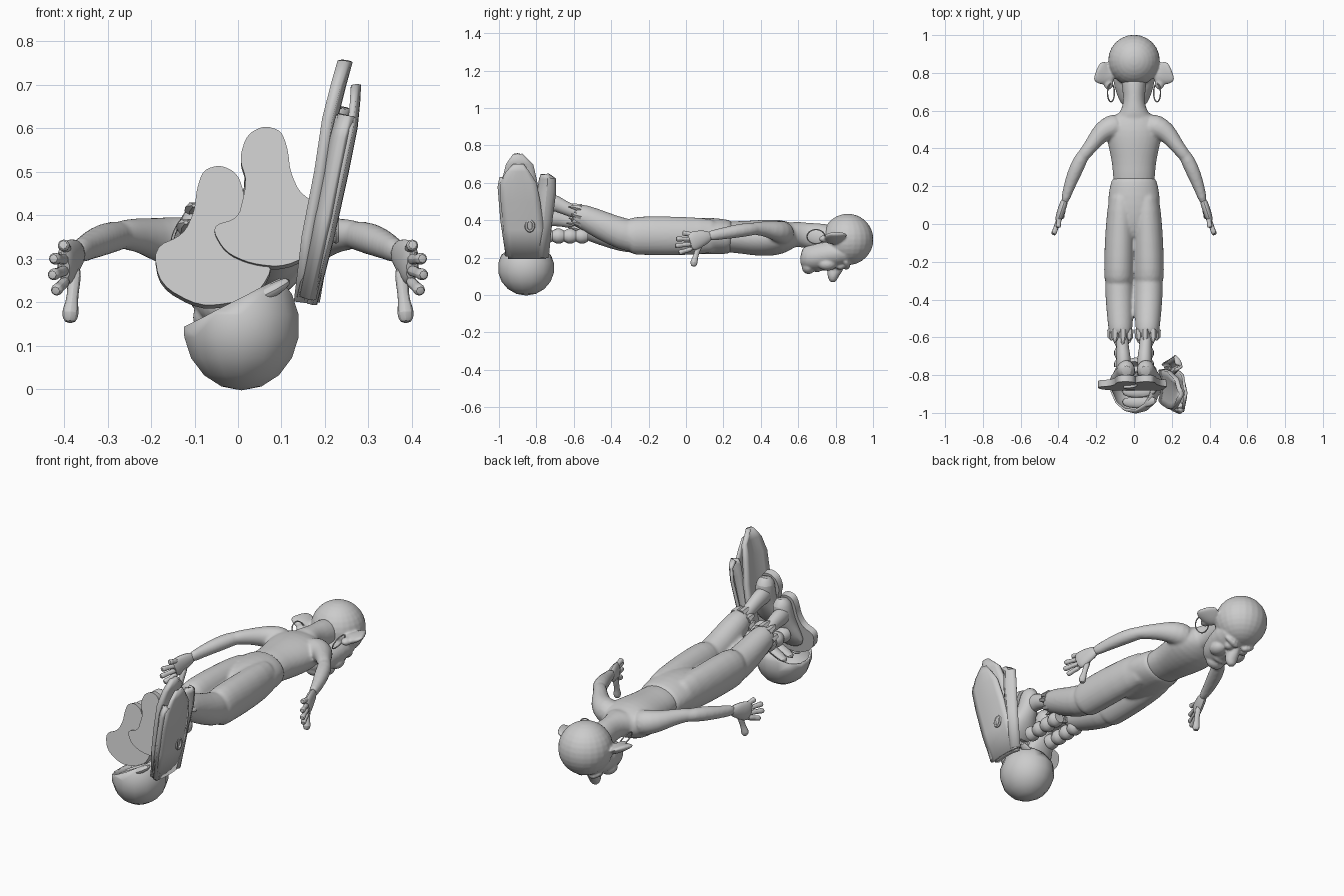
import bpy, bmesh, math
from mathutils import Vector, Matrix

cube = bpy.data.objects.get("Cube")
if cube:
    bpy.data.objects.remove(cube, do_unlink=True)

grey = bpy.data.materials.new("plain grey")
grey.use_nodes = True
COLOUR = (0.6, 0.6, 0.6, 1)
grey.diffuse_color = COLOUR
grey.node_tree.nodes["Principled BSDF"].inputs["Base Color"].default_value = COLOUR


def select(objs):
    bpy.ops.object.select_all(action="DESELECT")
    for obj in objs:
        obj.select_set(True)
    bpy.context.view_layer.objects.active = objs[0]


def finish(name, bm, subdiv=0, thick=0, angle=40):
    bmesh.ops.recalc_face_normals(bm, faces=bm.faces)
    mesh = bpy.data.meshes.new(name)
    bm.to_mesh(mesh)
    bm.free()
    mesh.materials.append(grey)
    obj = bpy.data.objects.new(name, mesh)
    bpy.context.collection.objects.link(obj)
    if thick:
        mod = obj.modifiers.new("thickness", "SOLIDIFY")
        mod.thickness, mod.offset = thick, 0
    if subdiv:
        mod = obj.modifiers.new("smooth", "SUBSURF")
        mod.levels = mod.render_levels = subdiv
    select([obj])
    bpy.ops.object.shade_smooth_by_angle(angle=math.radians(angle))
    return obj


def fuse(name, objs, voxel, rounds):
    """Melt overlapping parts into one continuous skin."""
    select(objs)
    bpy.ops.object.convert(target="MESH")
    bpy.ops.object.join()
    obj = bpy.context.view_layer.objects.active
    obj.name = name
    mod = obj.modifiers.new("skin", "REMESH")
    mod.mode, mod.voxel_size, mod.use_smooth_shade = "VOXEL", voxel, True
    mod = obj.modifiers.new("soften", "SMOOTH")
    mod.factor, mod.iterations = .5, rounds


def loft(name, rows, seg=12, ref=(0, 0, 1), subdiv=1, flip=1):
    """Skin elliptical rings (x, y, z, side radius, up radius) along a path."""
    bm = bmesh.new()
    pts = [Vector((r[0] * flip, r[1], r[2])) for r in rows]
    rings = []
    for i, row in enumerate(rows):
        tan = (pts[min(i + 1, len(pts) - 1)] - pts[max(i - 1, 0)]).normalized()
        side = tan.cross(Vector(ref)).normalized()
        up = side.cross(tan)
        rings.append([bm.verts.new(pts[i] + side * math.cos(math.tau * k / seg) * row[3]
                                   + up * math.sin(math.tau * k / seg) * row[4]) for k in range(seg)])
    for a, b in zip(rings, rings[1:]):
        for k in range(seg):
            n = (k + 1) % seg
            bm.faces.new((a[k], a[n], b[n], b[k]))
    bm.faces.new(rings[0])
    bm.faces.new(rings[-1])
    return finish(name, bm, subdiv)


def ball(name, centre, radii):
    bm = bmesh.new()
    bmesh.ops.create_uvsphere(bm, u_segments=24, v_segments=16, radius=1)
    mat = Matrix.Translation(centre) @ Matrix.Diagonal((*radii, 1))
    bmesh.ops.transform(bm, matrix=mat, verts=bm.verts)
    return finish(name, bm)


def ring(name, centre, ry, rz, wire, tilt):
    bm = bmesh.new()
    grid = []
    for i in range(28):
        a = math.tau * i / 28
        out = Vector((0, math.cos(a) * ry, math.sin(a) * rz))
        grid.append([bm.verts.new(Vector(centre) + Matrix.Rotation(tilt, 3, "Y") @
                     (out + out.normalized() * wire * math.cos(b * math.tau / 6)
                      + Vector((wire * math.sin(b * math.tau / 6), 0, 0)))) for b in range(6)])
    for i in range(28):
        a, b = grid[i], grid[(i + 1) % 28]
        for k in range(6):
            bm.faces.new((a[k], a[(k + 1) % 6], b[(k + 1) % 6], b[k]))
    return finish(name, bm)


# Head, face down
head = [ball("skull", (0, .865, .297), (.137, .137, .137)),
        loft("face", [(0, .93, .235, .07, .05), (0, .85, .225, .125, .08), (0, .76, .22, .115, .085),
                      (0, .69, .20, .095, .08), (0, .64, .20, .075, .07), (0, .61, .205, .04, .04)], 16),
        loft("nose", [(0, .83, .20, .03, .03), (0, .805, .15, .032, .042), (0, .785, .11, .036, .036),
                      (0, .785, .085, .03, .026), (0, .79, .066, .014, .014)], ref=(0, 1, 0)),
        ball("chin", (0, .655, .15), (.052, .036, .038)),
        loft("mouth", [(-.06, .705, .15, .01, .015), (0, .70, .122, .014, .015),
                       (.06, .705, .15, .01, .015)], 8, ref=(0, 1, 0))]

# Neck and torso
trunk = [loft("neck", [(0, .80, .30, .08, .08), (0, .70, .31, .06, .075), (0, .64, .32, .056, .068),
                       (0, .59, .325, .075, .07), (0, .54, .32, .12, .07)], 16),
         loft("torso", [(0, .60, .325, .06, .055), (0, .565, .32, .13, .07), (0, .51, .31, .155, .095),
                        (0, .43, .305, .142, .10), (0, .35, .305, .122, .094), (0, .27, .31, .111, .085),
                        (0, .18, .31, .116, .085)], 20)]
trousers = [loft("trouser_seat", [(0, .25, .31, .108, .08), (0, .235, .31, .122, .092), (0, .15, .315, .14, .10),
                                  (0, .05, .315, .14, .098), (0, -.04, .315, .10, .08),
                                  (0, -.09, .315, .05, .05)], 20)]

FINGERS = [(.402, -.02, .332), (.425, -.055, .30), (.428, -.06, .262), (.42, -.04, .225)]
for s, side in ((1, "left"), (-1, "right")):
    # Face details
    head += [ball(side + "_eye", (s * .045, .825, .155), (.026, .026, .02)),
             loft(side + "_brow", [(.012, .85, .145, .014, .016), (.05, .868, .15, .018, .02),
                                   (.095, .85, .185, .012, .014)], 8, ref=(0, 1, 0), flip=s),
             ball(side + "_cheek", (s * .062, .755, .165), (.042, .05, .035))]
    # Ears and earrings
    head += [loft(side + "_ear", [(.10, .785, .29, .045, .03), (.14, .788, .30, .055, .026),
                                  (.17, .80, .315, .066, .02), (.19, .808, .325, .06, .014),
                                  (.20, .812, .33, .04, .008)], flip=s),
             ball(side + "_ear_lobe", (s * .135, .745, .30), (.026, .034, .02))]
    ring(side + "_earring", (s * .122, .695, .312), .048, .042, .0035, s * .45)
    # Arms
    trunk += [loft(side + "_upper_arm", [(.07, .52, .32, .07, .07), (.125, .515, .335, .068, .066),
                                         (.175, .485, .342, .055, .056), (.215, .43, .352, .042, .043),
                                         (.25, .385, .356, .036, .038), (.285, .34, .355, .035, .032)], flip=s),
              loft(side + "_forearm", [(.25, .395, .355, .03, .03), (.285, .34, .352, .04, .038),
                                       (.32, .26, .34, .039, .038), (.35, .18, .325, .029, .031),
                                       (.372, .10, .312, .021, .03)], flip=s)]
    # Hands
    loft(side + "_palm", [(.362, .14, .317, .02, .026), (.38, .085, .305, .022, .045),
                          (.395, .04, .288, .022, .056), (.402, .015, .28, .016, .047)], flip=s)
    for n, tip in enumerate(FINGERS):
        base = Vector((.394, .04, .322 - n * .024))
        rows = [(*base.lerp(Vector(tip), t), r, r) for t, r in
                ((0, .014), (.45, .014), (.6, .012), (.85, .0165), (1, .012))]
        loft(f"{side}_finger_{n + 1}", rows, 8, flip=s)
    loft(side + "_thumb", [(.375, .08, .285, .02, .02), (.378, .06, .235, .015, .016),
                           (.382, .05, .20, .014, .014), (.386, .042, .175, .024, .024),
                           (.386, .04, .15, .014, .014)], 8, ref=(0, 1, 0), flip=s)
    # Trouser legs with a fold at the knee; the right foot hangs lower
    low = 0 if s > 0 else -.05
    trousers += [loft(side + "_thigh", [(.062, .20, .315, .062, .085), (.068, .08, .315, .076, .102),
                                        (.076, -.10, .316, .082, .107), (.079, -.26, .318, .082, .106),
                                        (.079, -.30, .312, .080, .098), (.079, -.32, .31, .06, .07)], 16, flip=s),
                 loft(side + "_shin", [(.079, -.24, .305, .075, .092), (.078, -.34, .325 + low * .2, .078, .086),
                                       (.075, -.45, .372 + low * .6, .073, .078),
                                       (.072, -.55, .42 + low, .066, .068),
                                       (.070, -.605, .435 + low, .058, .058)], 16, flip=s)]
    # Ragged cuff
    for k in range(7):
        a = math.tau * k / 7
        x, z = .07 + .05 * math.cos(a), .43 + low + .05 * math.sin(a)
        loft(f"{side}_cuff_tatter_{k + 1}", [(x, -.56, z - .01, .022, .02), (x, -.60, z, .02, .012),
             (x, -.615 - .012 * (k % 3), z + .003, .005, .004)], 6, subdiv=0, flip=s)
    # Ankles and banded socks
    lift = 0 if s > 0 else -.085
    loft(side + "_ankle", [(.065, -.56, .43 + low, .036, .038), (.06, -.66, .47 + lift * .8, .032, .036),
                           (.055, -.71, .50 + lift, .042, .05), (.055, -.80, .50 + lift, .04, .05)], flip=s)
    rows = []
    for k in range(12):
        r = .04 if k % 3 else .029
        rows.append((.065, -.525 - k * .021, .315, r, r))
    loft(side + "_banded_sock", rows, 16, subdiv=0, flip=s)

fuse("head", head, .006, 3)
fuse("neck_torso_and_arms", trunk, .008, 5)
fuse("trousers", trousers, .009, 3)

# Shoes: broad soles facing forwards, with uppers behind them
SOLE = [(.02, .585), (.06, .606), (.10, .594), (.115, .55), (.12, .50), (.145, .445), (.215, .415), (.20, .33),
        (.11, .28), (.03, .288), (-.03, .315), (-.063, .375), (0, .392), (.012, .44), (.02, .48), (.003, .53)]
for s, side in ((1, "left"), (-1, "right")):
    drop, shift = (0, 0) if s > 0 else (.09, .02)
    outline = [Vector(p) for p in SOLE]
    for _ in range(2):
        outline = [p.lerp(q, t) for p, q in zip(outline, outline[1:] + outline[:1]) for t in (.22, .78)]
    bm = bmesh.new()
    face = bm.faces.new([bm.verts.new((shift + s * x, -.835 - (.6 - z) * .15, z - drop)) for x, z in outline])
    back = bmesh.ops.extrude_face_region(bm, geom=[face])
    bmesh.ops.translate(bm, vec=(0, .035, -.008),
                        verts=[v for v in back["geom"] if isinstance(v, bmesh.types.BMVert)])
    finish(side + "_sole", bm)
    rows = [(.06, -.78, .592, .025, .03), (.06, -.77, .56, .05, .055), (.065, -.775, .50, .05, .06),
            (.068, -.80, .43, .06, .05), (.07, -.825, .36, .095, .035), (.07, -.845, .31, .05, .018)]
    loft(side + "_shoe_upper", [(shift + s * r[0], r[1], r[2] - drop, *r[3:]) for r in rows],
         ref=(0, 1, 0))

# Round cap lying on the ground, cut open at a slant
bm = bmesh.new()
bmesh.ops.create_uvsphere(bm, u_segments=14, v_segments=9, radius=1)
bmesh.ops.transform(bm, verts=bm.verts, matrix=Matrix.Translation((.008, -.855, .145)) @
                    Matrix.Diagonal((.132, .146, .143, 1)))
bmesh.ops.bisect_plane(bm, geom=bm.verts[:] + bm.edges[:] + bm.faces[:], plane_co=(.01, -.855, .21),
                       plane_no=(-.46, 0, .89), clear_outer=True)
finish("cap_bowl", bm, thick=.01, angle=35)
# Gathered folds of the cap
for k in range(4):
    y = -.94 + k * .055
    loft(f"cap_fold_{k + 1}", [(-.07, y, .155, .025, .012), (.02, y - .01, .195, .035, .02),
                               (.09, y, .232, .03, .018), (.12, y + .01, .252, .012, .01)], 8)


def panel(name, rows, bow, thick):
    """Bowed garment panel from rows of (z, near y, far y, x)."""
    bm = bmesh.new()
    grid = []
    for z, y0, y1, x in rows:
        grid.append([bm.verts.new((x + bow * math.sin(math.pi * k / 6), y0 + (y1 - y0) * k / 6, z))
                     for k in range(7)])
    for a, b in zip(grid, grid[1:]):
        for k in range(6):
            bm.faces.new((a[k], a[k + 1], b[k + 1], b[k]))
    return finish(name, bm, thick=thick, angle=30)


# Folded garment standing beside the shoes
panel("garment_inner_panel", [(.20, -.94, -.77, .14), (.35, -.96, -.77, .158), (.50, -.98, -.78, .187),
      (.62, -.98, -.80, .205), (.70, -.96, -.82, .225), (.755, -.92, -.88, .24)], .012, .024)
panel("garment_outer_panel", [(.195, -.95, -.75, .165), (.35, -.975, -.76, .205), (.50, -.99, -.78, .238),
      (.60, -.995, -.80, .258), (.66, -.96, -.84, .264), (.70, -.92, -.87, .266)], .01, .014)
panel("garment_back_flap", [(.20, -.80, -.74, .15), (.40, -.80, -.72, .185), (.55, -.79, -.70, .21),
      (.62, -.78, -.70, .215), (.645, -.77, -.74, .22)], .03, .016)
panel("garment_front_edge", [(.21, -.95, -.93, .15), (.40, -.98, -.94, .192), (.58, -.995, -.95, .228),
      (.63, -.985, -.965, .24)], .01, .04)
ring("garment_loop", (.225, -.835, .37), .02, .028, .008, 0)
